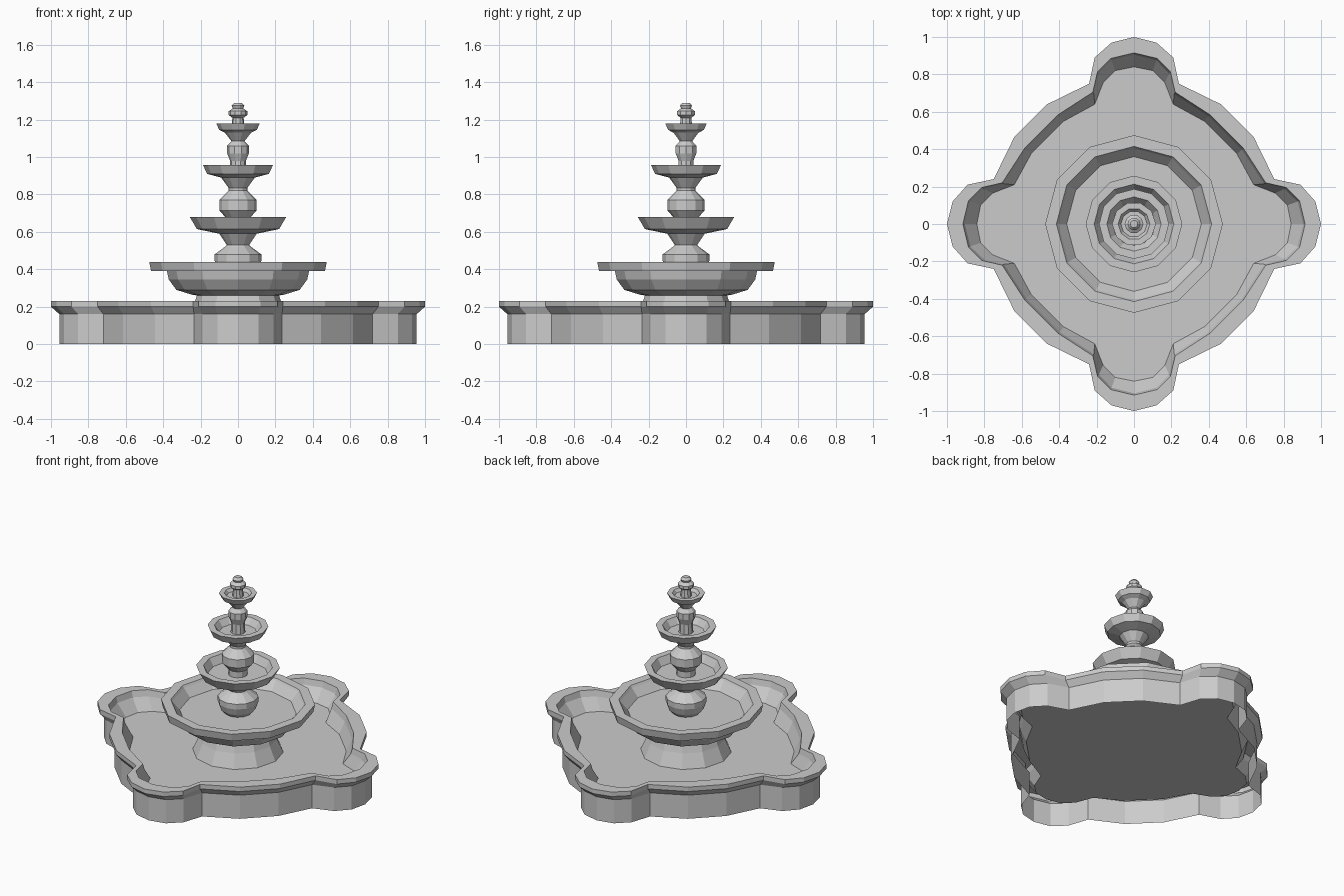
import bpy
import math

if "Cube" in bpy.data.objects:
    bpy.data.objects.remove(bpy.data.objects["Cube"])


def skin(name, rings):
    """Join matching rings of points from first to last and cap the last one."""
    n = len(rings[0])
    verts = [p for ring in rings for p in ring]
    faces = []
    for k in range(len(rings) - 1):
        a, b = k * n, (k + 1) * n
        for i in range(n):
            j = (i + 1) % n
            faces.append((a + i, a + j, b + j, b + i))
    last = (len(rings) - 1) * n
    faces.append(tuple(range(last, last + n)))
    mesh = bpy.data.meshes.new(name)
    mesh.from_pydata(verts, [], faces)
    mesh.update()
    obj = bpy.data.objects.new(name, mesh)
    bpy.context.collection.objects.link(obj)
    return obj


def lathe(name, profile, sides):
    """Faceted turned part from (radius, height) pairs."""
    rings = [[(r * math.cos(2 * math.pi * i / sides),
               r * math.sin(2 * math.pi * i / sides), z)
              for i in range(sides)] for r, z in profile]
    return skin(name, rings)


def four_lobes(octant, z):
    """Mirror an eighth of the outline about the diagonal, then turn it four times."""
    quarter = octant + [(y, x) for x, y in reversed(octant[1:])]
    ring = []
    for _ in range(4):
        ring += [(x, y, z) for x, y in quarter]
        quarter = [(-y, x) for x, y in quarter]
    return ring


# Ground basin: wall, flared rim, sloped inside and floor (open underneath)
wall = [(.955, 0), (.93, .11), (.855, .19), (.72, .235), (.615, .445)]
rim = [(1, 0), (.97, .12), (.89, .21), (.75, .24), (.64, .465)]
lip = [(.915, 0), (.885, .125), (.815, .195), (.705, .22), (.585, .405)]
inset = [(.905, 0), (.875, .12), (.805, .188), (.695, .215), (.577, .398)]
floor = [(.84, 0), (.82, .10), (.755, .165), (.64, .21), (.55, .375)]
skin("ground_basin", [
    four_lobes(wall, 0), four_lobes(wall, .16), four_lobes(rim, .20),
    four_lobes(rim, .23), four_lobes(lip, .23), four_lobes(inset, .19),
    four_lobes(floor, .11)])

# Pedestal and the wide bowl
lathe("large_bowl", [
    (.28, .11), (.24, .20), (.22, .26), (.25, .265), (.33, .29), (.37, .345),
    (.38, .39), (.465, .39), (.475, .44), (.415, .44), (.405, .425),
    (.36, .372)], 12)

# Three smaller tiers: ball stem, flared bowl
lathe("second_bowl", [
    (.08, .37), (.11, .40), (.125, .445), (.125, .48), (.07, .52),
    (.06, .53), (.10, .59), (.22, .615), (.258, .68), (.213, .68),
    (.185, .63)], 12)
lathe("third_bowl", [
    (.06, .63), (.06, .67), (.10, .715), (.10, .77), (.05, .82),
    (.05, .835), (.09, .89), (.165, .91), (.187, .957), (.145, .957),
    (.115, .915)], 12)
lathe("top_bowl", [
    (.045, .91), (.042, .98), (.058, 1.02), (.058, 1.06), (.035, 1.085),
    (.07, 1.13), (.10, 1.145), (.117, 1.18), (.085, 1.18),
    (.07, 1.16)], 10)

# Finial
lathe("finial", [
    (.035, 1.16), (.03, 1.21), (.05, 1.225), (.05, 1.245), (.028, 1.26),
    (.034, 1.275), (.02, 1.29)], 10)
